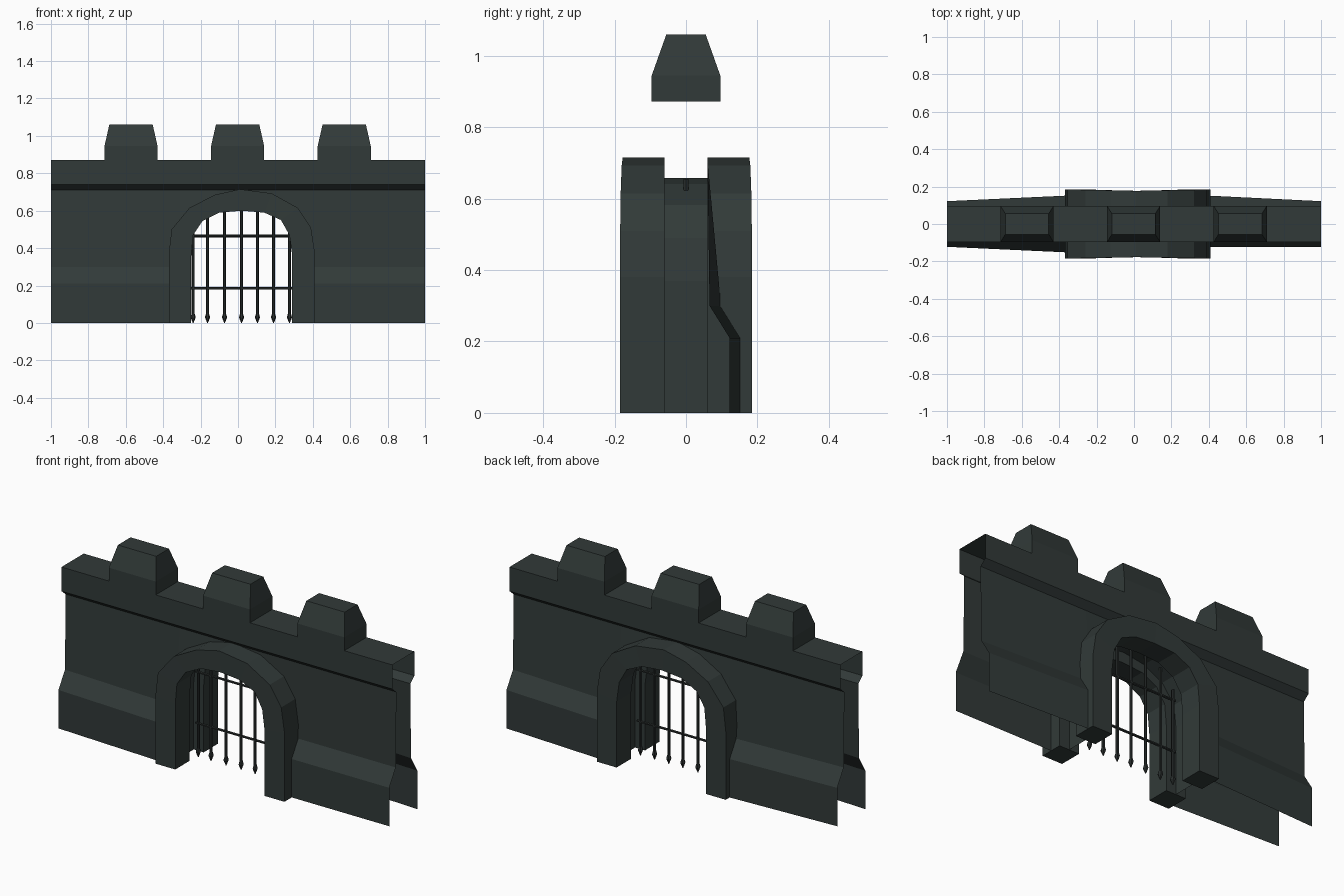
import bpy, bmesh, math

if "Cube" in bpy.data.objects:
    bpy.data.objects.remove(bpy.data.objects["Cube"])


def material(name, rgb):
    m = bpy.data.materials.new(name)
    m.diffuse_color = (*rgb, 1)
    m.use_nodes = True
    m.node_tree.nodes["Principled BSDF"].inputs["Base Color"].default_value = m.diffuse_color
    return m


stone = material("dark stone", (0.031, 0.042, 0.040))
iron = material("dark iron", (0.021, 0.026, 0.025))


def make(name, verts, faces, mat, fix=True):
    me = bpy.data.meshes.new(name)
    me.from_pydata(verts, [], faces)
    me.materials.append(mat)
    if fix:
        bm = bmesh.new()
        bm.from_mesh(me)
        bmesh.ops.remove_doubles(bm, verts=bm.verts, dist=0.0005)
        bmesh.ops.recalc_face_normals(bm, faces=bm.faces)
        bm.to_mesh(me)
        bm.free()
    ob = bpy.data.objects.new(name, me)
    bpy.context.collection.objects.link(ob)
    return ob


# Arch outlines (x, z), outer and inner; the slot runs midway between them
outer = [(-.37, 0), (-.37, .37), (-.355, .50), (-.26, .615), (-.125, .685), (.01, .715),
         (.18, .693), (.32, .615), (.39, .51), (.41, .38), (.41, 0)]
inner = [(-.25, 0), (-.25, .36), (-.24, .47), (-.19, .545), (-.10, .59), (.02, .60),
         (.14, .59), (.23, .55), (.275, .47), (.29, .36), (.29, 0)]
mid = [((a[0] + b[0]) / 2, (a[1] + b[1]) / 2) for a, b in zip(outer, inner)]

# Stone arch frames, front and back
for side, name in ((-1, "front_arch"), (1, "back_arch")):
    verts, faces = [], []
    n = len(outer)
    for o, i in zip(outer, inner):
        face_y = side * (0.177 + 0.02 * abs(o[0] - .02))
        verts += [(o[0], side * .06, o[1]), (o[0], face_y, o[1]),
                  (i[0], face_y, i[1]), (i[0], side * .06, i[1])]
    for k in range(n - 1):
        for j in range(4):
            a, b = k * 4 + j, k * 4 + (j + 1) % 4
            faces.append((a, b, b + 4, a + 4))
    faces += [(0, 1, 2, 3), tuple(range(4 * n - 4, 4 * n))]
    make(name, verts, faces, stone)

# Gate slot between the two arches
verts = [(x, y, z) for x, z in mid for y in (-.06, .06)]
make("gate_slot", verts, [(2 * k, 2 * k + 1, 2 * k + 3, 2 * k + 2)
                          for k in range(len(mid) - 1)], stone, False)


# Wall depth: plinth, slope, upright face; thicker towards the gate
def depth(x, z, side):
    t = min(1, max(0, (1 - abs(x)) / 0.6))
    extra = 0 if (side < 0 and x > 0) else 0.032 * t
    if z <= .21:
        return side * (.122 + extra)
    if z <= .3:
        return side * (.122 + extra + (.066 - .122) * (z - .21) / .09)
    f = (z - .3) / .41
    return side * (.066 + extra * (1 - f) - .006 * f)


def wall_side(name, side):
    verts, faces = [], []

    def strip(x0, x1, levels0, levels1):
        base = len(verts)
        for z0, z1 in zip(levels0, levels1):
            verts.append((x0, depth(x0, z0, side), z0))
            verts.append((x1, depth(x1, z1, side), z1))
        for k in range(len(levels0) - 1):
            a = base + 2 * k
            faces.append((a, a + 1, a + 3, a + 2))

    full = (0, .21, .3, .71)
    strip(-1, mid[0][0], full, full)
    strip(mid[-1][0], 1, full, full)
    for (x0, z0), (x1, z1) in zip(mid[1:-2], mid[2:-1]):
        strip(x0, x1, (z0, .71), (z1, .71))
    make(name, verts, faces, stone)


wall_side("front_wall", -1)
wall_side("back_wall", 1)

# Overhanging parapet, open at the ends
prof = [(-.06, .71), (-.096, .74), (-.096, .872), (.096, .872), (.096, .74), (.06, .71)]
verts = [(x, y, z) for x in (-1, 1) for y, z in prof]
make("parapet", verts, [(k, k + 1, k + 7, k + 6) for k in range(5)], stone)

# Three tapered battlements
for cx in (-.572, -.002, .568):
    verts, faces = [], []
    for hx, hy, z in ((.142, .096, .872), (.142, .096, .945), (.116, .055, 1.06)):
        verts += [(cx - hx, -hy, z), (cx + hx, -hy, z), (cx + hx, hy, z), (cx - hx, hy, z)]
    for r in (0, 4):
        for j in range(4):
            a, b = r + j, r + (j + 1) % 4
            faces.append((a, b, b + 4, a + 4))
    faces.append((8, 9, 10, 11))
    make("battlement", verts, faces, stone)


# Portcullis bars: stacked six-sided rings
def lathe(name, cx, rings):
    verts, faces, s = [], [], 6
    for r, z in rings:
        verts += [(cx + r * math.cos(math.tau * j / s), r * math.sin(math.tau * j / s), z)
                  for j in range(s)]
    for k in range(len(rings) - 1):
        for j in range(s):
            a, b = k * s + j, k * s + (j + 1) % s
            faces.append((a, b, b + s, a + s))
    faces += [tuple(range(s)), tuple(range(len(verts) - s, len(verts)))]
    return make(name, verts, faces, iron)


for x, top in ((-.24, .52), (-.163, .61), (-.072, .655), (.019, .655),
               (.104, .655), (.19, .655), (.275, .54)):
    lathe("gate_bar", x, [(.002, 0), (.014, .03), (.008, .05), (.008, top)])

for z in (.185, .465):
    bar = lathe("gate_crossbar", 0, [(.007, -.275), (.007, .275)])
    bar.rotation_euler = (0, math.pi / 2, 0)
    bar.location = (.02, 0, z)
